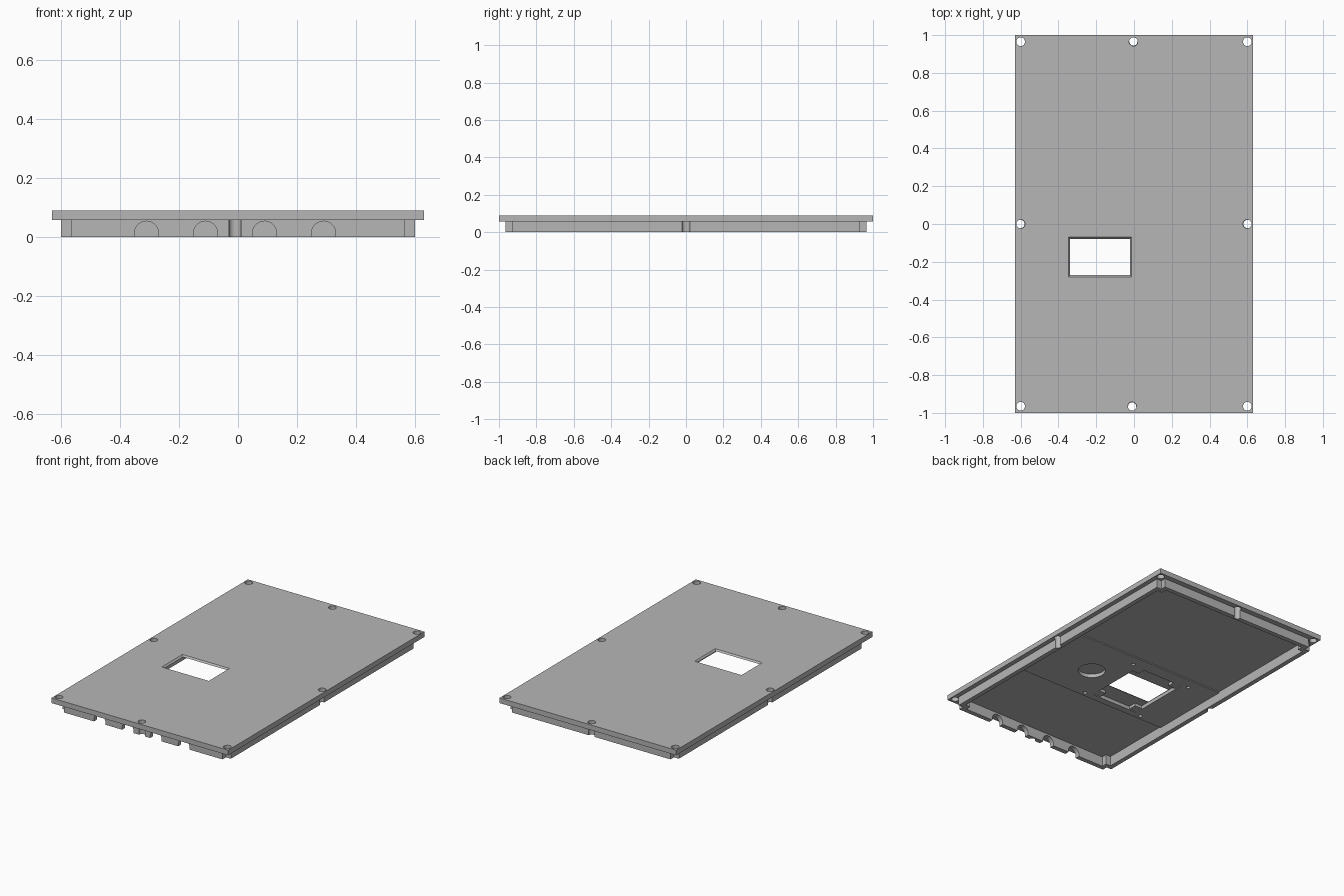
import bpy, bmesh, math
from mathutils import Vector

if "Cube" in bpy.data.objects:
    bpy.data.objects.remove(bpy.data.objects["Cube"], do_unlink=True)

grey = bpy.data.materials.new("plain grey")
grey.use_nodes = True
grey.diffuse_color = (0.47, 0.47, 0.47, 1)
grey.node_tree.nodes["Principled BSDF"].inputs["Base Color"].default_value = (0.47, 0.47, 0.47, 1)

HX, HY = 0.63, 1.0              # plate half size
WX, WY = 0.6, 0.965             # wall half size
WALL, STEP = 0.03, 0.035        # wall thickness, corner notch
LOW, TOP = 0.057, 0.09          # plate underside and top
DEEP = 0.08                     # pocket ceiling
WIN = (-0.18, -0.175)           # window centre


def loft(name, lower, upper, z0, z1):
    """Solid between two matching outlines."""
    bm = bmesh.new()
    a = [bm.verts.new((x, y, z0)) for x, y in lower]
    b = [bm.verts.new((x, y, z1)) for x, y in upper]
    n = len(a)
    bm.faces.new(a[::-1])
    bm.faces.new(b)
    for i in range(n):
        j = (i + 1) % n
        bm.faces.new((a[i], a[j], b[j], b[i]))
    bmesh.ops.recalc_face_normals(bm, faces=bm.faces)
    mesh = bpy.data.meshes.new(name)
    bm.to_mesh(mesh)
    bm.free()
    mesh.materials.append(grey)
    ob = bpy.data.objects.new(name, mesh)
    bpy.context.collection.objects.link(ob)
    return ob


def rect(cx, cy, hx, hy):
    return [(cx - hx, cy - hy), (cx + hx, cy - hy), (cx + hx, cy + hy), (cx - hx, cy + hy)]


def circle(cx, cy, r, n=32):
    return [(cx + r * math.cos(math.tau * i / n), cy + r * math.sin(math.tau * i / n)) for i in range(n)]


def stepped(hx, hy, s):
    """Rectangle with a square notch in each corner."""
    q = [(hx, hy - s), (hx - s, hy - s), (hx - s, hy)]
    return (q + [(-x, y) for x, y in q[::-1]] + [(-x, -y) for x, y in q]
            + [(x, -y) for x, y in q[::-1]])


def prism(name, outline, z0, z1):
    return loft(name, outline, outline, z0, z1)


def cut(target, cutter):
    cutter.hide_render = True
    mod = target.modifiers.new("cut", "BOOLEAN")
    mod.operation = "DIFFERENCE"
    mod.solver = "EXACT"
    mod.object = cutter
    bpy.context.view_layer.objects.active = target
    bpy.ops.object.modifier_apply(modifier=mod.name)
    bpy.data.objects.remove(cutter, do_unlink=True)


# Cover plate and rim wall
plate = prism("cover_plate", rect(0, 0, HX, HY), LOW, TOP)
wall = prism("rim_wall", stepped(WX, WY, STEP), 0, LOW + 0.01)
cut(wall, prism("wall_hollow", stepped(WX - WALL, WY - WALL, STEP), -0.1, 0.2))

# Shallow recesses in front of and behind the thicker middle band
for y0, y1 in ((-WY + WALL, -0.43), (0.12, WY - WALL)):
    cut(plate, prism("recess", rect(0, (y0 + y1) / 2, WX - WALL, (y1 - y0) / 2), 0, LOW + 0.007))

# Screw holes, running down as grooves in the wall
holes = [(x, y) for x in (-WX, WX) for y in (-WY, 0, WY)] + [(-0.01, -WY), (-0.003, WY)]
for x, y in holes:
    cut(plate, prism("screw_hole", circle(x, y, 0.023), -0.1, 0.2))
    if abs(x) < 0.1 or y == 0:
        cut(wall, prism("screw_groove", circle(x, y, 0.021), -0.1, 0.2))

# Display pocket, round pocket and pin holes under the plate
cut(plate, prism("display_pocket", rect(-0.17, -0.175, 0.17, 0.21), 0, DEEP))
cut(plate, prism("round_pocket", circle(0.19, -0.17, 0.082, 48), 0, DEEP))
for sx in (-1, 1):
    for sy in (-1, 1):
        cut(plate, prism("pin_hole", circle(-0.168 + sx * 0.217, -0.175 + sy * 0.225, 0.012, 16), 0, DEEP))
        prism("pocket_corner_post", rect(-0.17 + sx * 0.142, -0.175 + sy * 0.182, 0.026, 0.026), LOW + 0.004, DEEP + 0.003)

# Window opening, tapering downwards
cut(plate, loft("window", rect(*WIN, 0.157, 0.095), rect(*WIN, 0.168, 0.106), DEEP - 0.001, TOP + 0.0005))

# Round-topped cable openings in the front wall
for x in (-0.31, -0.11, 0.09, 0.29):
    r, zc = 0.041, 0.012
    arc = [(x + r * math.cos(math.pi * i / 20), zc + r * math.sin(math.pi * i / 20)) for i in range(21)]
    arc += [(x - r, -0.05), (x + r, -0.05)]
    opening = prism("cable_opening", arc, 0, 0.1)
    for v in opening.data.vertices:
        px, pz, d = v.co
        v.co = Vector((px, -WY - 0.03 + d, pz))
    opening.data.flip_normals()
    cut(wall, opening)

# Smooth curved hole walls, keep edges sharp
for ob in (plate, wall):
    bpy.ops.object.select_all(action="DESELECT")
    ob.select_set(True)
    bpy.context.view_layer.objects.active = ob
    bpy.ops.object.shade_smooth_by_angle(angle=math.radians(30))
